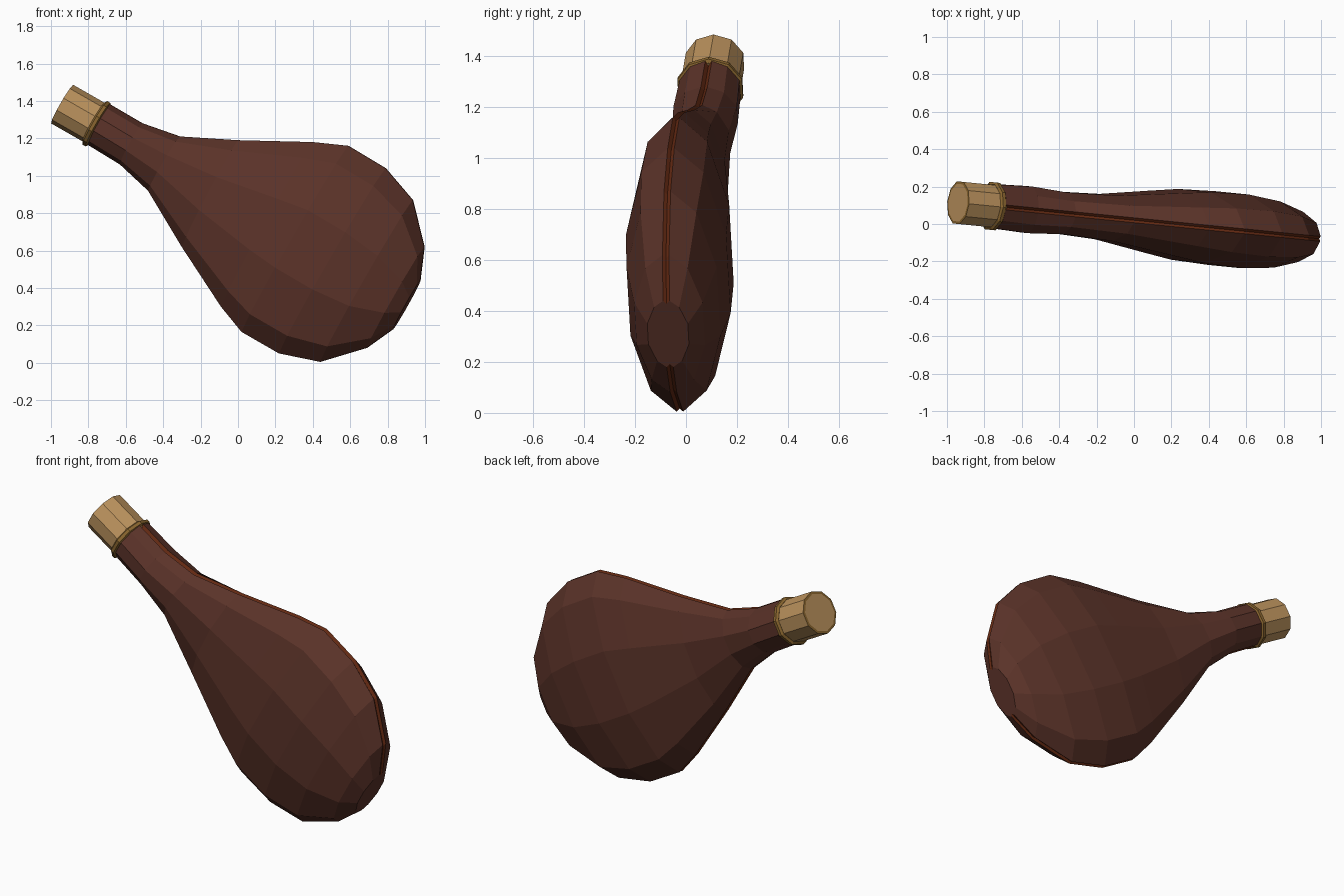
import bpy, bmesh, math
from mathutils import Vector

if "Cube" in bpy.data.objects:
    bpy.data.objects.remove(bpy.data.objects["Cube"])


def mat(name, rgb):
    m = bpy.data.materials.new(name)
    m.diffuse_color = (*rgb, 1)
    m.use_nodes = True
    m.node_tree.nodes["Principled BSDF"].inputs["Base Color"].default_value = m.diffuse_color
    return m


LEATHER = mat("brown leather", (0.105, 0.033, 0.022))
SEAM = mat("red brown seam", (0.125, 0.022, 0.006))
CORK = mat("tan cork", (0.50, 0.29, 0.11))
GOLD = mat("dark gold cord", (0.25, 0.13, 0.028))

SIDE = Vector((0.1, 1, 0)).normalized()      # thickness direction (flask is turned slightly)


def on_plane(x, z):
    return Vector((x, 0.02 - 0.1 * x, z))


def loft(name, rings, mats, rule=None, closed=False):
    """Skin a list of equal-length point rings; rule(row, column) gives the material index."""
    bm = bmesh.new()
    vs = [[bm.verts.new(p) for p in r] for r in rings]
    n = len(rings[0])
    rows = len(rings) if closed else len(rings) - 1
    for i in range(rows):
        a, b = vs[i], vs[(i + 1) % len(vs)]
        for j in range(n):
            f = bm.faces.new((a[j], a[(j + 1) % n], b[(j + 1) % n], b[j]))
            f.material_index = rule(i, j) if rule else 0
    if not closed:
        bm.faces.new(vs[0][::-1])
        bm.faces.new(vs[-1])
    bmesh.ops.recalc_face_normals(bm, faces=bm.faces)
    me = bpy.data.meshes.new(name)
    bm.to_mesh(me)
    bm.free()
    for m in mats:
        me.materials.append(m)
    ob = bpy.data.objects.new(name, me)
    bpy.context.collection.objects.link(ob)
    return ob


# Leather body: upper edge (x, z), lower edge (x, z), half thickness
stations = [
    (-0.69, 1.385, -0.81, 1.17, 0.118),
    (-0.51, 1.28, -0.63, 1.06, 0.125),
    (-0.31, 1.21, -0.48, 0.92, 0.112),
    (0.00, 1.19, -0.30, 0.62, 0.122),
    (0.40, 1.18, -0.09, 0.30, 0.168),
    (0.59, 1.16, 0.02, 0.165, 0.19),
    (0.79, 1.04, 0.22, 0.05, 0.198),
    (0.935, 0.87, 0.44, 0.005, 0.178),
    (0.997, 0.62, 0.69, 0.08, 0.135),
    (0.975, 0.44, 0.83, 0.18, 0.08),
]
W, GROOVE = 0.013, 0.014                      # seam half width and depth
rings = []
for tx, tz, bx, bz, h in stations:
    top, bot = on_plane(tx, tz), on_plane(bx, bz)
    mid, half = (top + bot) / 2, (top - bot) / 2
    up = half.normalized()
    arc = [math.radians(a) for a in (36, 72, 108, 144)]
    front = [mid + half * math.cos(a) - SIDE * (h / 0.951 * math.sin(a)) for a in arc]
    back = [mid + half * math.cos(a) + SIDE * (h / 0.951 * math.sin(a)) for a in arc]
    rings.append([top - up * GROOVE, top - SIDE * W, *front, bot - SIDE * W,
                  bot + up * GROOVE, bot + SIDE * W, *back[::-1], top + SIDE * W])
n = len(rings[0])
loft("leather_body", rings, [LEATHER, SEAM],
     lambda i, j: 1 if j in (0, n - 1, n // 2 - 1, n // 2) else 0)

# Stopper frame along the neck
start, end = on_plane(-0.94, 1.383), on_plane(-0.75, 1.274)
axis = (end - start).normalized()
upright = SIDE.cross(axis).normalized()


def circle(dist, r, sides=10):
    c = start + axis * dist
    return [c + upright * (r * math.cos(math.tau * k / sides)) +
            SIDE * (r * math.sin(math.tau * k / sides)) for k in range(sides)]


# Cork stopper with a thin darker rim on its end face
loft("cork_stopper",
     [circle(-0.001, 0.105), circle(0, 0.119), circle(0.235, 0.119)],
     [CORK, GOLD], lambda i, j: 1 if i == 0 else 0)

# Cord ring around the mouth
loft("neck_ring",
     [circle(0.212 + 0.018 * math.cos(math.tau * k / 6),
             0.121 + 0.015 * math.sin(math.tau * k / 6)) for k in range(6)],
     [GOLD], closed=True)
